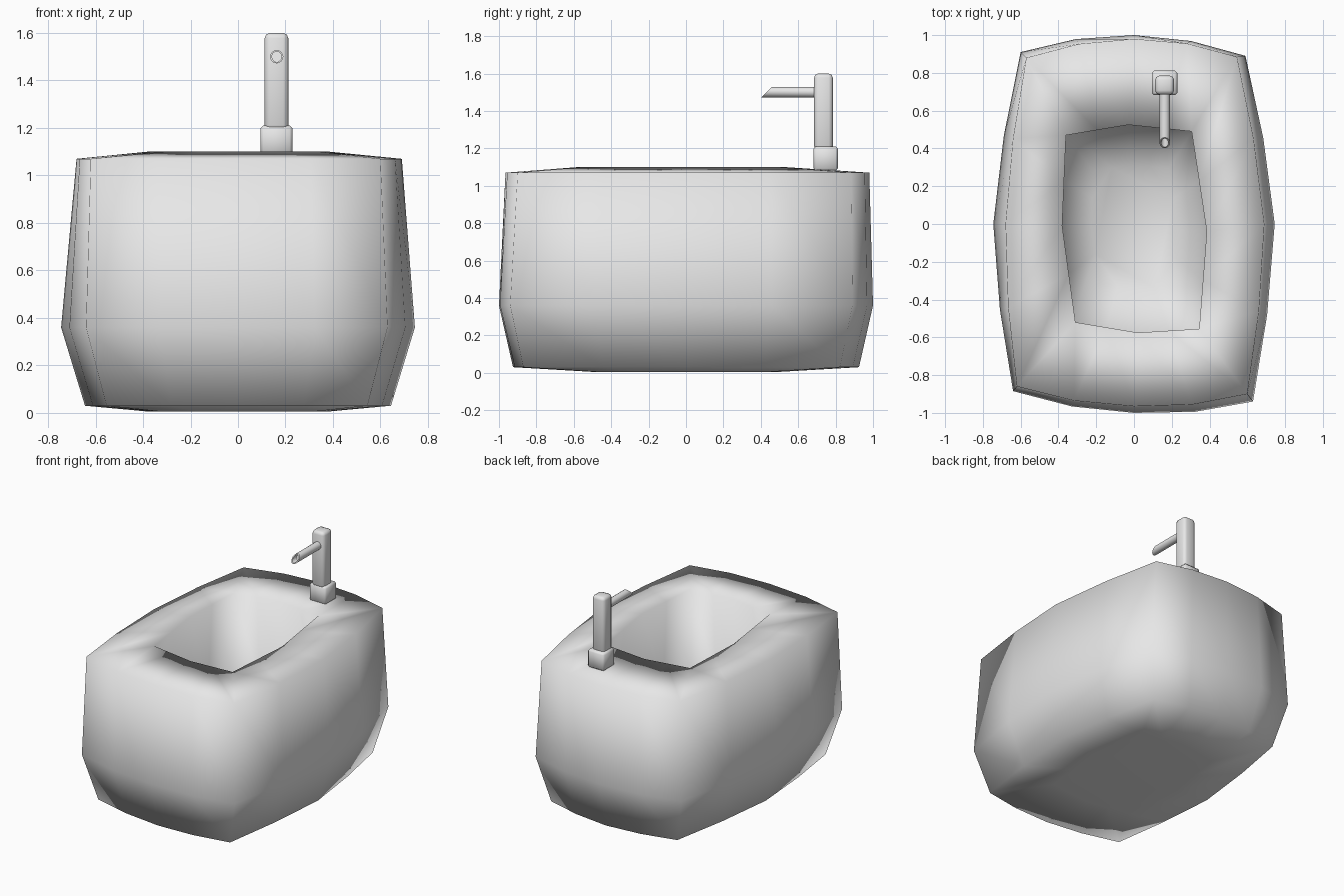
import bpy, bmesh, math
from mathutils import Matrix, Vector

cube = bpy.data.objects.get("Cube")
if cube:
    bpy.data.objects.remove(cube, do_unlink=True)

grey = bpy.data.materials.new("light_grey")
grey.use_nodes = True
grey.diffuse_color = (0.8, 0.8, 0.8, 1)
grey.node_tree.nodes["Principled BSDF"].inputs["Base Color"].default_value = (0.8, 0.8, 0.8, 1)


def finish(name, bm, angle=None):
    bmesh.ops.recalc_face_normals(bm, faces=bm.faces)
    mesh = bpy.data.meshes.new(name)
    bm.to_mesh(mesh)
    bm.free()
    mesh.materials.append(grey)
    obj = bpy.data.objects.new(name, mesh)
    bpy.context.collection.objects.link(obj)
    bpy.ops.object.select_all(action='DESELECT')
    obj.select_set(True)
    bpy.context.view_layer.objects.active = obj
    if angle is None:
        bpy.ops.object.shade_smooth()
    else:
        bpy.ops.object.shade_smooth_by_angle(angle=math.radians(angle))
    return obj


def loop(points, z, sx=1, sy=1, bulge=1.0):
    """Ring through corners and side middles, plus a point between each pair."""
    ring = []
    for i, (x, y) in enumerate(points):
        nx, ny = points[(i + 1) % len(points)]
        ring.append((x * sx, y * sy, z))
        ring.append(((x + nx) / 2 * bulge * sx, (y + ny) / 2 * bulge * sy, z))
    return ring


def loft(rings):
    """Skin a stack of rings and close both ends."""
    bm = bmesh.new()
    rows = [[bm.verts.new(p) for p in ring] for ring in rings]
    for low, high in zip(rows, rows[1:]):
        n = len(low)
        for i in range(n):
            j = (i + 1) % n
            bm.faces.new((low[i], low[j], high[j], high[i]))
    bm.faces.new(rows[0])
    bm.faces.new(rows[-1])
    return bm


# Basin body: slightly irregular tub, widest low down, with an undercut bowl
belly = [(-.60, .91), (0, 1.0), (.59, .89), (.745, 0),
         (.63, -.94), (0, -1.0), (-.64, -.885), (-.745, 0)]
rim = [(-.57, .88), (0, .98), (.545, .885), (.69, 0),
       (.60, -.90), (0, -.965), (-.62, -.86), (-.68, 0)]
mouth = [(-.36, .47), (-.03, .525), (.305, .49), (.385, -.04),
         (.345, -.555), (.02, -.575), (-.31, -.52), (-.38, -.01)]
finish("basin", loft([
    loop(belly, .005, .5, .5),
    loop(belly, .03, .865, .925, 1.02),
    loop(belly, .36, bulge=1.025),
    loop(rim, 1.07, bulge=1.025),
    loop(mouth, 1.10),
    loop(mouth, .45, 1.12, 1.12, 1.02),
    loop(mouth, .22, .6, .6),
]))


# Tap: chamfered block, square column and slanted spout
def block(name, center, size, bevel, segments):
    bm = bmesh.new()
    bmesh.ops.create_cube(bm, size=1)
    bmesh.ops.scale(bm, vec=size, verts=bm.verts)
    bmesh.ops.translate(bm, vec=center, verts=bm.verts)
    bmesh.ops.bevel(bm, geom=bm.edges[:], offset=bevel, segments=segments,
                    affect='EDGES', profile=0.5)
    return finish(name, bm, 60)


block("tap_base", (.162, .747, 1.145), (.135, .13, .13), .012, 1)
block("tap_column", (.162, .735, 1.395), (.1, .1, .41), .022, 2)

bm = bmesh.new()
bmesh.ops.create_cone(bm, cap_ends=True, segments=16, radius1=.028, radius2=.028, depth=.28,
                      matrix=Matrix.Translation((.163, .57, 1.5)) @ Matrix.Rotation(math.pi / 2, 4, 'X'))
for v in bm.verts:
    if v.co.y < .5:
        v.co.y += v.co.z - 1.5          # slanted outlet
bm.normal_update()
outlet = min((f for f in bm.faces if len(f.verts) > 4),
             key=lambda f: f.calc_center_median().y)
bmesh.ops.inset_region(bm, faces=[outlet], thickness=.008)
hole = bmesh.ops.extrude_discrete_faces(bm, faces=[outlet])["faces"][0]
bmesh.ops.translate(bm, vec=Vector((0, .05, 0)), verts=hole.verts)
finish("tap_spout", bm, 35)
